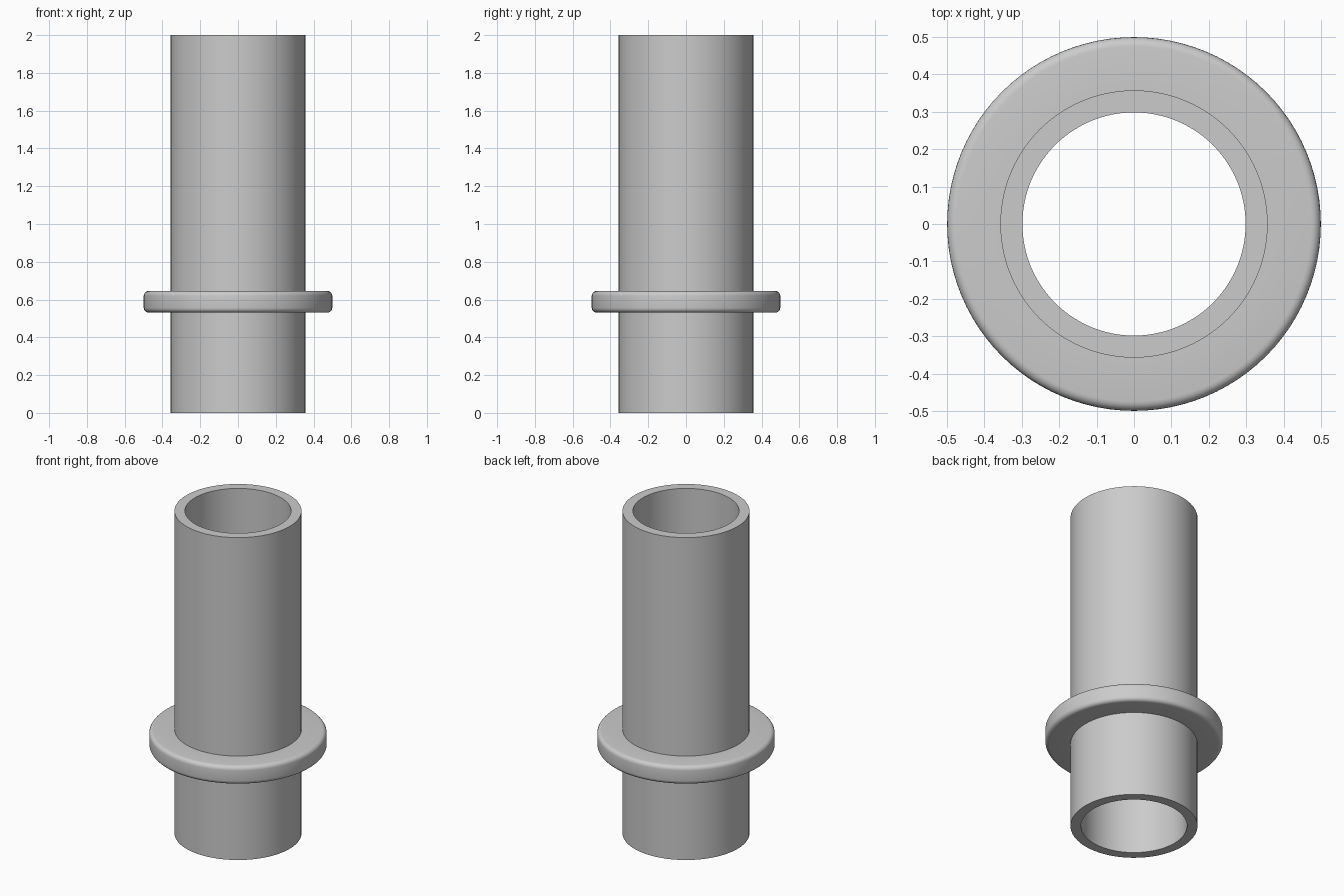
import bpy, bmesh, math

old = bpy.data.objects.get("Cube")
if old:
    bpy.data.objects.remove(old, do_unlink=True)

SEGMENTS = 96
HEIGHT = 2.0
R_INNER, R_OUTER, R_FLANGE = 0.298, 0.357, 0.499
FLANGE_BOTTOM, FLANGE_TOP, FILLET = 0.531, 0.645, 0.025

# Plain grey material
grey = bpy.data.materials.new("light_grey")
grey.use_nodes = True
colour = (0.6, 0.6, 0.6, 1.0)
grey.diffuse_color = colour
grey.node_tree.nodes["Principled BSDF"].inputs["Base Color"].default_value = colour


def fillet(z, start, steps=5):
    """Quarter-circle (radius, height) points for a rounded flange edge."""
    angles = [math.radians(start + 90 * i / steps) for i in range(steps + 1)]
    return [(R_FLANGE - FILLET + FILLET * math.cos(a), z + FILLET * math.sin(a))
            for a in angles]


def lathe(name, profile, material):
    """Revolve a closed (radius, height) profile around the z axis."""
    bm = bmesh.new()
    rings = []
    for r, z in profile:
        rings.append([bm.verts.new((r * math.cos(math.tau * i / SEGMENTS),
                                    r * math.sin(math.tau * i / SEGMENTS), z))
                      for i in range(SEGMENTS)])
    for k, low in enumerate(rings):
        high = rings[(k + 1) % len(rings)]
        for i in range(SEGMENTS):
            j = (i + 1) % SEGMENTS
            bm.faces.new((low[i], low[j], high[j], high[i]))
    bmesh.ops.recalc_face_normals(bm, faces=bm.faces)
    mesh = bpy.data.meshes.new(name)
    bm.to_mesh(mesh)
    bm.free()
    mesh.materials.append(material)
    obj = bpy.data.objects.new(name, mesh)
    bpy.context.collection.objects.link(obj)
    bpy.ops.object.select_all(action="DESELECT")
    obj.select_set(True)
    bpy.context.view_layer.objects.active = obj
    bpy.ops.object.shade_smooth_by_angle(angle=math.radians(35))
    return obj


# Hollow pipe with its rounded collar, as one continuous wall
profile = [(R_INNER, 0), (R_OUTER, 0), (R_OUTER, FLANGE_BOTTOM)]
profile += fillet(FLANGE_BOTTOM + FILLET, -90)
profile += fillet(FLANGE_TOP - FILLET, 0)
profile += [(R_OUTER, FLANGE_TOP), (R_OUTER, HEIGHT), (R_INNER, HEIGHT)]
lathe("flanged_pipe", profile, grey)
